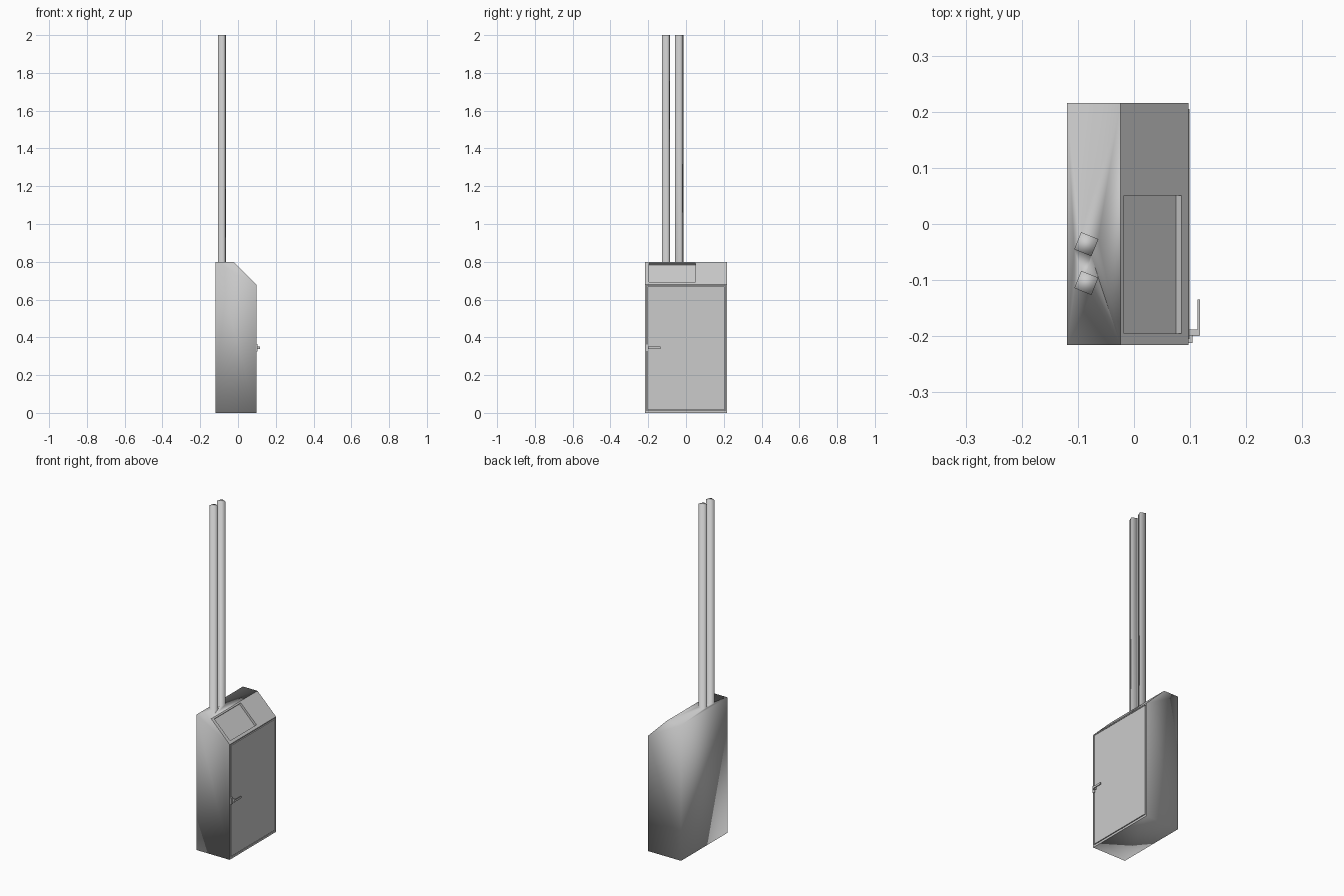
import bpy
import bmesh
import math
from mathutils import Matrix, Vector

cube = bpy.data.objects.get("Cube")
if cube:
    bpy.data.objects.remove(cube, do_unlink=True)

grey = bpy.data.materials.new("light grey paint")
grey.use_nodes = True
COLOUR = (0.6, 0.6, 0.6, 1)
grey.diffuse_color = COLOUR
grey.node_tree.nodes["Principled BSDF"].inputs["Base Color"].default_value = COLOUR


def add_object(name, bm):
    bmesh.ops.recalc_face_normals(bm, faces=bm.faces)
    mesh = bpy.data.meshes.new(name)
    bm.to_mesh(mesh)
    bm.free()
    mesh.materials.append(grey)
    obj = bpy.data.objects.new(name, mesh)
    bpy.context.collection.objects.link(obj)
    return obj


def box(name, centre, size, turn=None):
    bm = bmesh.new()
    turn = turn or Matrix()
    bmesh.ops.create_cube(bm, size=1, matrix=Matrix.Translation(centre) @ turn @ Matrix.Diagonal((*size, 1)))
    return add_object(name, bm)


def combine(target, tool, operation):
    mod = target.modifiers.new(tool.name, 'BOOLEAN')
    mod.object = tool
    mod.operation = operation
    mod.solver = 'EXACT'
    bpy.context.view_layer.objects.active = target
    bpy.ops.object.modifier_apply(modifier=mod.name)
    bpy.data.objects.remove(tool, do_unlink=True)


# Cabinet: side profile with a sloped top edge, extruded along y
HALF = 0.216
FRONT = 0.097
BACK = -0.119
profile = [(BACK, 0), (FRONT, 0), (FRONT, 0.68), (-0.024, 0.8), (BACK, 0.8)]
bm = bmesh.new()
side = bm.faces.new([bm.verts.new((x, -HALF, z)) for x, z in profile])
new = bmesh.ops.extrude_face_region(bm, geom=[side])["geom"]
bmesh.ops.translate(bm, vec=(0, 2 * HALF, 0), verts=[v for v in new if isinstance(v, bmesh.types.BMVert)])
cabinet = add_object("cabinet", bm)

# Door opening and sunken panel on the slope
combine(cabinet, box("door_opening", (FRONT, 0, 0.343), (0.024, 0.418, 0.662)), 'DIFFERENCE')
slope = Matrix.Rotation(math.radians(45), 4, 'Y')
panel_centre = Vector((0.034, -0.072, 0.743))
combine(cabinet, box("panel_opening", panel_centre, (0.144, 0.246, 0.028), slope), 'DIFFERENCE')

# Twin square conduits rising out of the cabinet top
for i, y in enumerate((-0.036, -0.105)):
    turn = Matrix.Rotation(math.radians(-22), 4, 'Z')
    pole = box(f"conduit_{i}", (-0.085, y, 1.375), (0.033, 0.033, 1.25), turn)
    combine(cabinet, pole, 'UNION')

# Soft shading on the shell, crisp edges around the door side and slope
bm = bmesh.new()
bm.from_mesh(cabinet.data)
for face in bm.faces:
    face.smooth = True
for face in bm.faces:
    centre = face.calc_center_median()
    if centre.z < 0.799 and (face.normal.x > 0.5 or -0.03 < centre.x and abs(centre.y) < 0.213 and centre.z > 0.005):
        face.smooth = False
        for edge in face.edges:
            edge.smooth = False
bm.to_mesh(cabinet.data)
bm.free()

# Door leaf with a thin gap all round
box("door", (0.0925, 0, 0.343), (0.012, 0.41, 0.654))

# Handle: mounting plate, stem and lever
box("handle_plate", (0.101, -0.205, 0.345), (0.007, 0.014, 0.04))
box("handle_stem", (0.108, -0.194, 0.345), (0.018, 0.012, 0.014))
box("handle_lever", (0.1155, -0.167, 0.345), (0.004, 0.064, 0.012))
